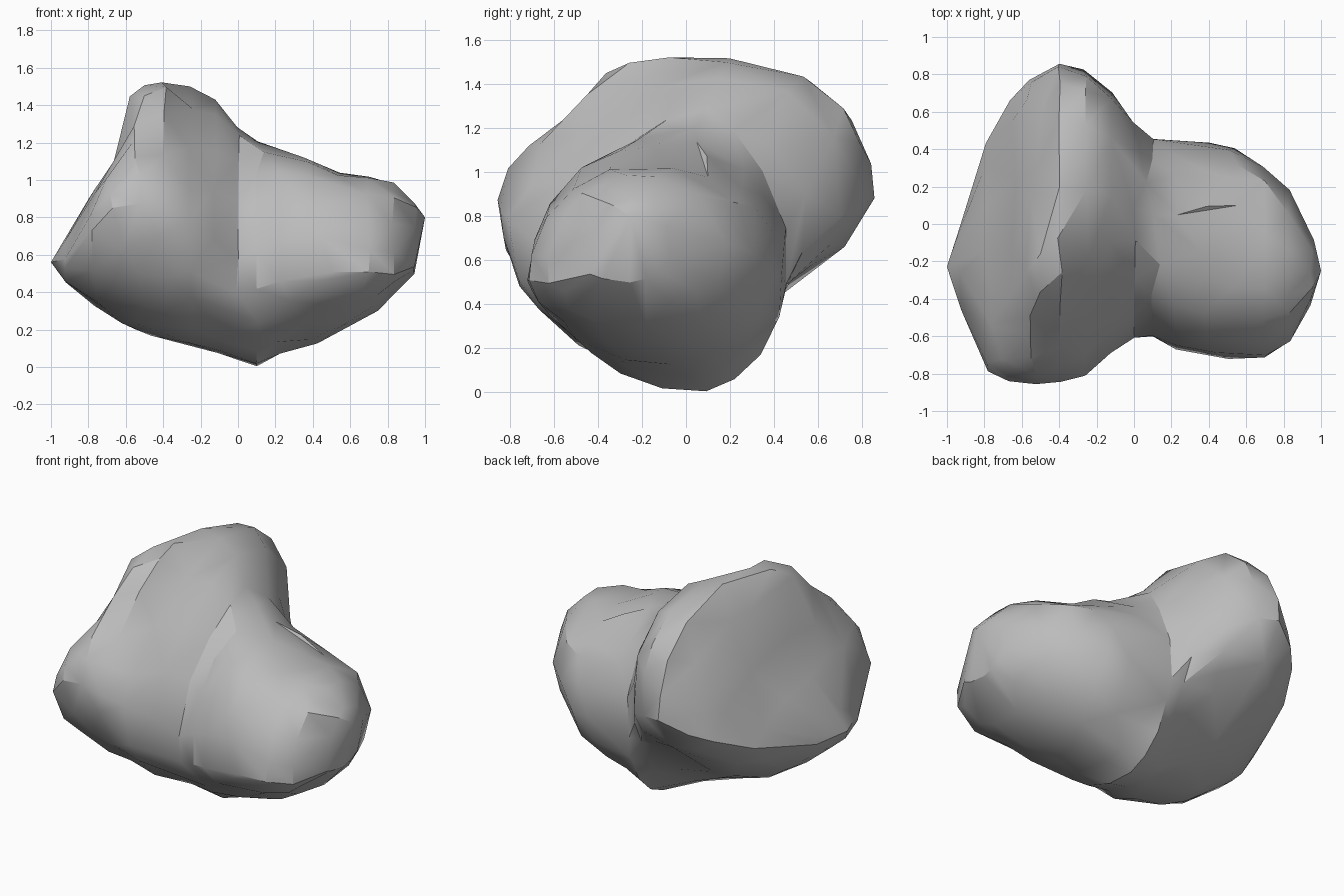
import bpy
import bmesh
import random
from math import cos, sin, pi, exp
from mathutils import Vector

random.seed(4)
SIDES = 32

default = bpy.data.objects.get("Cube")
if default:
    bpy.data.objects.remove(default, do_unlink=True)

# Plain stone grey
stone = bpy.data.materials.new("stone_grey")
stone.use_nodes = True
grey = (0.5, 0.5, 0.5, 1)
stone.diffuse_color = grey
stone.node_tree.nodes["Principled BSDF"].inputs["Base Color"].default_value = grey

# Cross-sections along x, in hundredths:
# x, bottom z, top z, front y, back y, z of front, z of back, y of bottom, y of top
SECTIONS = (
    (-92, 45, 68, -46, 4, 57, 55, -20, -25),
    (-78, 33, 93, -79, 43, 76, 64, -15, -35),
    (-66, 25, 113, -83, 66, 82, 74, -12, -30),
    (-56, 20, 143, -84, 78, 82, 82, -10, -20),
    (-49, 18, 150, -84, 82, 82, 85, -10, -10),
    (-40, 15, 153, -84, 85, 82, 88, -10, -3),
    (-26, 10, 150, -81, 82, 76, 90, -8, 20),
    (-12, 8, 142, -69, 71, 64, 88, -5, 16),
    (0, 4, 127, -61, 54, 52, 74, 0, 8),
    (10, 0, 120, -60, 47, 49, 56, 4, 0),
    (22, 8, 115, -67, 45, 50, 55, 0, -10),
    (38, 12, 111, -71, 43, 51, 57, -5, -15),
    (54, 18, 104, -72, 40, 51, 60, -8, -18),
    (70, 28, 102, -71, 29, 51, 64, -15, -20),
    (83, 39, 98, -63, 17, 51, 66, -20, -22),
    (94, 50, 89, -44, -5, 54, 70, -25, -25),
)
TIPS = ((-1, -0.23, 0.56), (1, -0.25, 0.8))

# Lumps and hollows: centre, radius, height along the surface normal
LUMPS = (
    ((-0.62, -0.74, 1.0), 0.17, 0.07),
    ((-0.45, -0.3, 1.4), 0.17, 0.06),
    ((-0.2, 0.42, 0.42), 0.24, -0.05),
    ((-0.64, 0.25, 1.1), 0.22, -0.04),
)


def roundness(x, back, top):
    """Superellipse power of one quarter of a section, blended between the lobes."""
    blend = min(1, max(0, (x + 0.25) / 0.5))
    if top:
        tall, low = (2.3, 2.1) if back else (1.4, 2.1)
    else:
        tall, low = (1.35, 2.1) if back else (2, 1.75)
    if top and back and x < -0.45:
        tall = 1.65
    return tall + (low - tall) * blend


def section_ring(bm, row):
    x, bottom, top, front, back, z_front, z_back, y_bottom, y_top = (v / 100 for v in row)
    ring = []
    for i in range(SIDES):
        c, s = cos(2 * pi * i / SIDES), sin(2 * pi * i / SIDES)
        y_side, z_side = (back, z_back) if c >= 0 else (front, z_front)
        y_end, z_end = (y_top, top) if s >= 0 else (y_bottom, bottom)
        power = 2 / roundness(x, c >= 0, s >= 0)
        y = y_end + (y_side - y_end) * abs(c) ** power
        z = z_side + (z_end - z_side) * abs(s) ** power
        ring.append(bm.verts.new((x, y, z)))
    return ring


# Loft the boulder and close both ends to a tip
bm = bmesh.new()
rings = [section_ring(bm, row) for row in SECTIONS]
for a, b in zip(rings, rings[1:]):
    for i in range(SIDES):
        j = (i + 1) % SIDES
        bm.faces.new((a[i], a[j], b[j], b[i]))
for tip, ring in zip(TIPS, (rings[0], rings[-1])):
    point = bm.verts.new(tip)
    for i in range(SIDES):
        bm.faces.new((ring[i], ring[(i + 1) % SIDES], point))
bmesh.ops.recalc_face_normals(bm, faces=bm.faces)

# Lumps, hollows and a chipped, uneven surface
bm.normal_update()
for v in bm.verts:
    if 0.06 < v.co.z < 1.5 and abs(v.co.x) < 0.97:
        push = random.uniform(-0.01, 0.01)
        for centre, radius, height in LUMPS:
            push += height * exp(-((v.co - Vector(centre)).length / radius) ** 2)
        v.co += v.normal * push
bmesh.ops.triangulate(bm, faces=bm.faces)
mesh = bpy.data.meshes.new("boulder")
bm.to_mesh(mesh)
bm.free()
mesh.materials.append(stone)
boulder = bpy.data.objects.new("boulder", mesh)
bpy.context.collection.objects.link(boulder)

# Reduce to broad irregular facets
bpy.ops.object.select_all(action="DESELECT")
boulder.select_set(True)
bpy.context.view_layer.objects.active = boulder
facets = boulder.modifiers.new("facets", "DECIMATE")
facets.ratio = 0.4
bpy.ops.object.modifier_apply(modifier=facets.name)
bpy.ops.object.shade_smooth_by_angle(angle=0.52)
